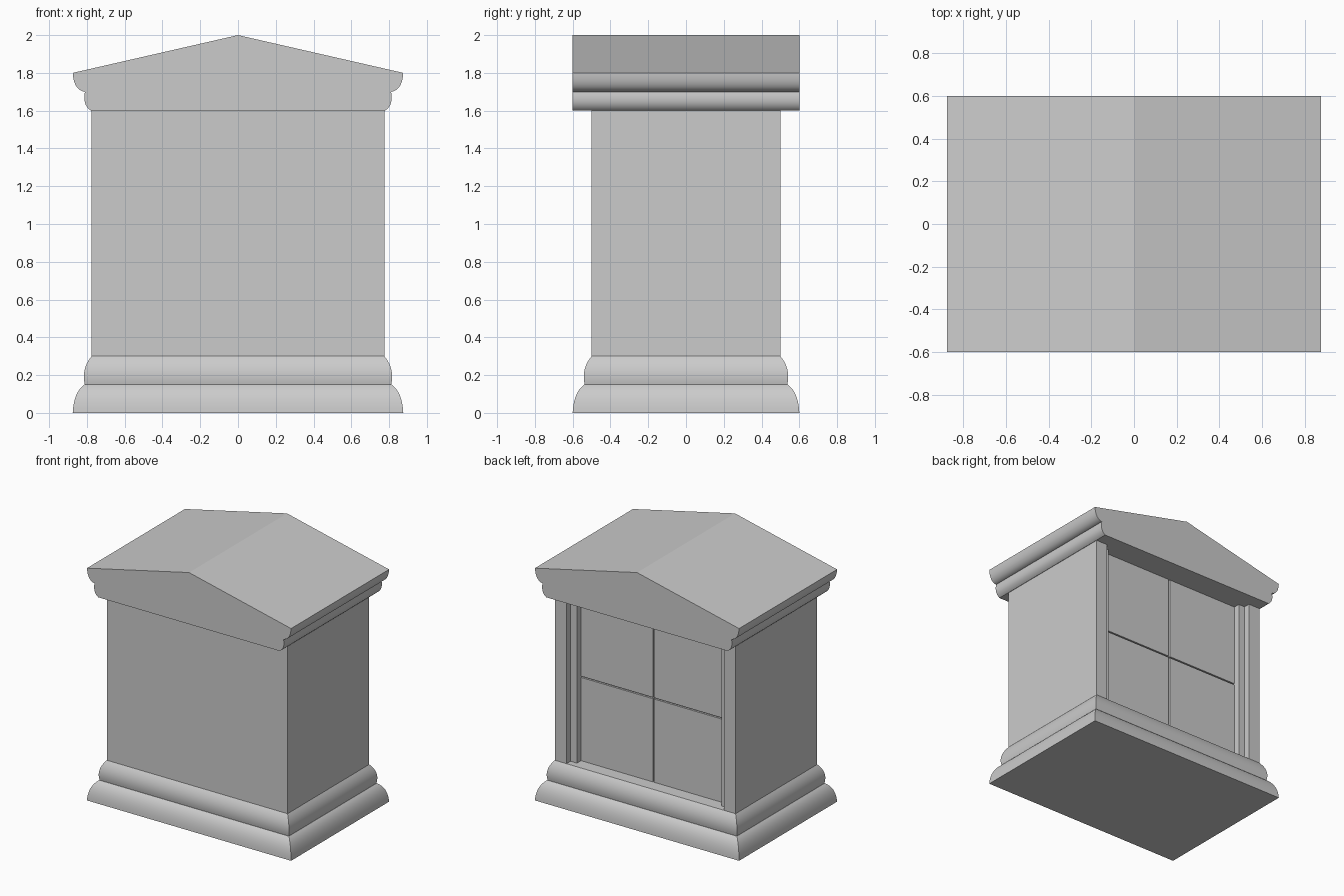
import bpy, bmesh, math
from mathutils import Vector

if "Cube" in bpy.data.objects:
    bpy.data.objects.remove(bpy.data.objects["Cube"])


def finish(bm, name, smooth=False):
    bmesh.ops.recalc_face_normals(bm, faces=bm.faces[:])
    mesh = bpy.data.meshes.new(name)
    bm.to_mesh(mesh)
    bm.free()
    obj = bpy.data.objects.new(name, mesh)
    bpy.context.collection.objects.link(obj)
    if smooth:
        bpy.ops.object.select_all(action='DESELECT')
        obj.select_set(True)
        bpy.context.view_layer.objects.active = obj
        bpy.ops.object.shade_smooth_by_angle(angle=math.radians(22))
    return obj


def arc(a, control, b, steps=10):
    a, c, b = Vector(a), Vector(control), Vector(b)
    return [(a * (1 - t) ** 2 + c * 2 * t * (1 - t) + b * t * t)[:]
            for t in (i / steps for i in range(steps + 1))]


def prism(name, points, direction, smooth=False):
    bm = bmesh.new()
    face = bm.faces.new([bm.verts.new(p) for p in points])
    top = bmesh.ops.extrude_face_region(bm, geom=[face])
    verts = [g for g in top['geom'] if isinstance(g, bmesh.types.BMVert)]
    bmesh.ops.translate(bm, verts=verts, vec=direction)
    return finish(bm, name, smooth)


def box(name, x0, x1, y0, y1, z0, z1):
    pts = [(x0, y0, z0), (x1, y0, z0), (x1, y1, z0), (x0, y1, z0)]
    return prism(name, pts, (0, 0, z1 - z0))


HX, HY = 0.775, 0.5          # half size of the body
Z0, Z1 = 0.30, 1.60          # body bottom and top

# Moulded plinth: profile of (outward offset, height) lofted round a rectangle
profile = (arc((0.10, 0), (0.095, 0.11), (0.038, 0.15))
           + arc((0.036, 0.15), (0.055, 0.235), (0, Z0)))
bm = bmesh.new()
rings = [[bm.verts.new((sx * (HX + o), sy * (HY + o), z))
          for sx, sy in ((-1, -1), (1, -1), (1, 1), (-1, 1))] for o, z in profile]
for low, high in zip(rings, rings[1:]):
    for i in range(4):
        j = (i + 1) % 4
        bm.faces.new((low[i], low[j], high[j], high[i]))
bm.faces.new(rings[0])
bm.faces.new(rings[-1])
finish(bm, "plinth", True)

# Body: plan outline with a stepped recess in the back
half = [(HX, -HY), (HX, HY), (0.675, HY), (0.675, 0.45), (0.62, 0.45), (0.62, 0.385)]
plan = half + [(-x, y) for x, y in reversed(half)]
prism("body", [(x, y, Z0) for x, y in plan], (0, 0, Z1 - Z0))

# Four back panels separated by narrow grooves
gap, mid = 0.005, (Z0 + Z1) / 2
for side, (x0, x1) in (("left", (-0.62, -gap)), ("right", (gap, 0.62))):
    for level, (z0, z1) in (("lower", (Z0, mid - gap)), ("upper", (mid + gap, Z1))):
        box(f"{level}_{side}_panel", x0, x1, 0.38, 0.40, z0, z1)

# Gabled roof with moulded eaves
half = (arc((0.778, Z1), (0.825, 1.63), (0.81, 1.70))
        + arc((0.812, 1.70), (0.87, 1.71), (0.875, 1.80)))
outline = half + [(0, 2.0)] + [(-x, z) for x, z in reversed(half)]
prism("roof", [(x, -0.6, z) for x, z in outline], (0, 1.2, 0), True)
